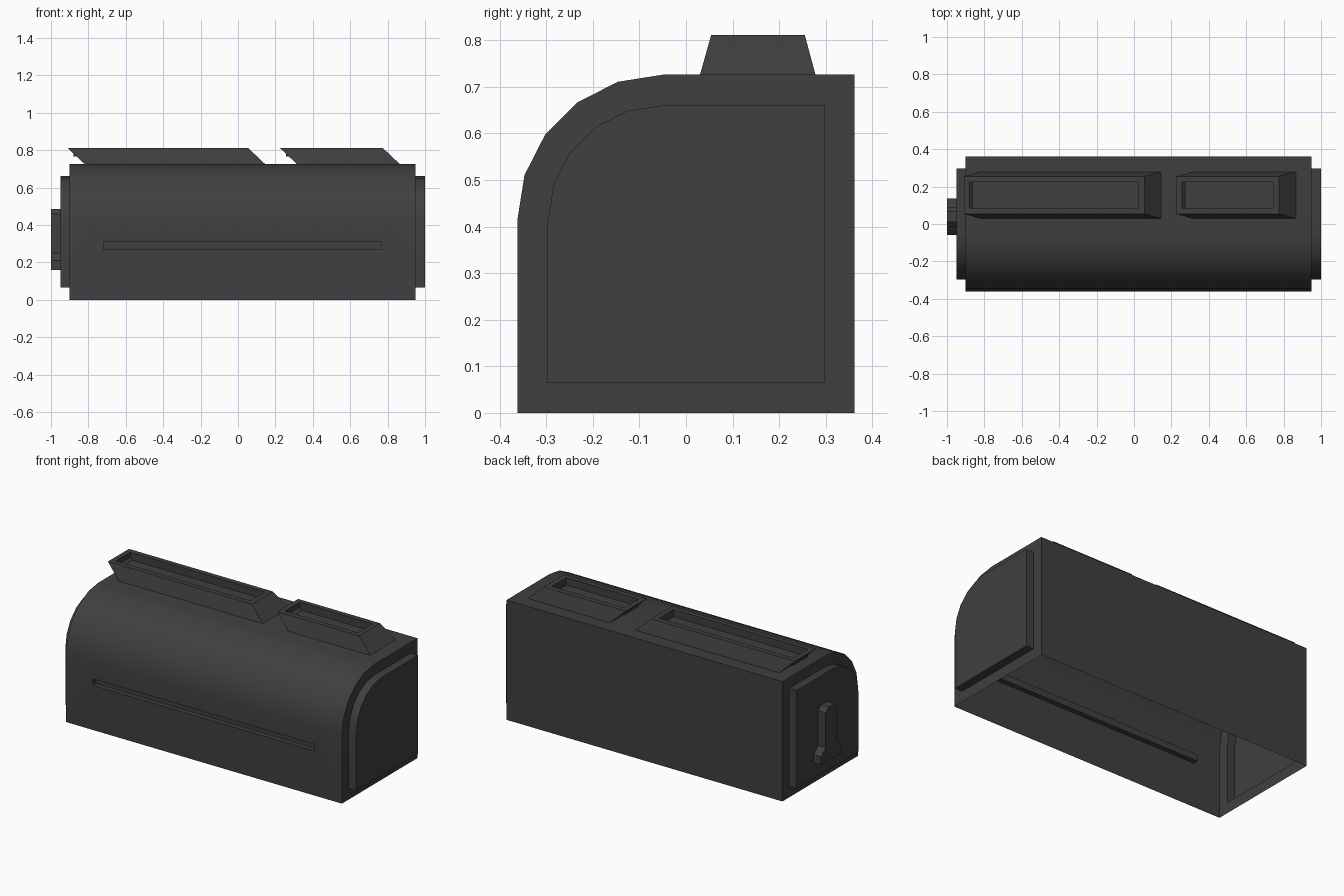
import bpy, bmesh
from math import cos, sin, pi, radians

cube = bpy.data.objects.get("Cube")
if cube:
    bpy.data.objects.remove(cube, do_unlink=True)

mat = bpy.data.materials.new("charcoal")
mat.use_nodes = True
colour = (0.05, 0.05, 0.05, 1)
mat.diffuse_color = colour
mat.node_tree.nodes["Principled BSDF"].inputs["Base Color"].default_value = colour


def finish(bm, name):
    mesh = bpy.data.meshes.new(name)
    bm.to_mesh(mesh)
    bm.free()
    mesh.materials.append(mat)
    obj = bpy.data.objects.new(name, mesh)
    bpy.context.collection.objects.link(obj)
    bpy.ops.object.select_all(action='DESELECT')
    obj.select_set(True)
    bpy.context.view_layer.objects.active = obj
    bpy.ops.object.shade_smooth_by_angle(angle=radians(25))
    return obj


def prism(profile, x0, x1):
    """Closed prism along x from a (y, z) profile."""
    bm = bmesh.new()
    face = bm.faces.new([bm.verts.new((x0, y, z)) for y, z in profile])
    ext = bmesh.ops.extrude_face_region(bm, geom=[face], use_keep_orig=True)
    for v in ext["geom"]:
        if isinstance(v, bmesh.types.BMVert):
            v.co.x = x1
    bmesh.ops.recalc_face_normals(bm, faces=bm.faces)
    return bm


def facing(bm, axis, sign):
    return max(bm.faces, key=lambda f: (f.normal[axis] * sign > 0.99, f.calc_center_median()[axis] * sign))


def extrude(bm, face, offset):
    ext = bmesh.ops.extrude_face_region(bm, geom=[face])
    bmesh.ops.translate(bm, vec=offset, verts=[g for g in ext["geom"] if isinstance(g, bmesh.types.BMVert)])
    bmesh.ops.delete(bm, geom=[face], context='FACES_ONLY') if face.is_valid else None


# Body: rounded front shoulder, open underside
radius = 0.312
arc = [(-0.05 - radius * cos(i * pi / 10), 0.414 + radius * sin(i * pi / 10)) for i in range(6)]
bm = prism([(-0.362, 0)] + arc + [(0.362, 0.726), (0.362, 0)], -0.90, 0.95)
bm.normal_update()

# Raised end plates
for sign in (-1, 1):
    end = facing(bm, 0, sign)
    bmesh.ops.inset_individual(bm, faces=[end], thickness=0.065, use_even_offset=True)
    extrude(bm, end, (0.05 * sign, 0, 0))

# Long slot sunk into the front wall
bm.normal_update()
front = facing(bm, 1, -1)
bmesh.ops.inset_individual(bm, faces=[front], thickness=0.02)
for v in front.verts:
    v.co.x = 0.765 if v.co.x > 0 else -0.72
    v.co.z = 0.31 if v.co.z > 0.2 else 0.27
extrude(bm, front, (0, 0.03, 0))
bottom = [f for f in bm.faces if all(abs(v.co.z) < 1e-4 for v in f.verts)]
bmesh.ops.delete(bm, geom=bottom, context='FACES_ONLY')
finish(bm, "body")


# Tapered roof vents with a recessed panel
def vent(name, x0, x1):
    bm = prism([(0.03, 0.726), (0.278, 0.726), (0.255, 0.811), (0.054, 0.811)], x0, x1)
    for v in bm.verts:
        if v.co.z > 0.8:
            v.co.x += 0.09 if v.co.x == x0 else -0.09
    top = max(bm.faces, key=lambda f: f.calc_center_median().z)
    bm.normal_update()
    bmesh.ops.inset_individual(bm, faces=[top], thickness=0.031, use_even_offset=True)
    extrude(bm, top, (0, 0, -0.045))
    base = min(bm.faces, key=lambda f: f.calc_center_median().z)
    bmesh.ops.delete(bm, geom=[base], context='FACES_ONLY')
    finish(bm, name)


vent("long_vent", -0.82, 0.145)
vent("short_vent", 0.315, 0.865)

# End handle: upright bar on a flared foot
half = [(0.0975, 0.16), (0.0975, 0.21), (0.053, 0.25), (0.053, 0.46), (0.028, 0.485)]
mid = 0.0375
outline = [(mid + y, z) for y, z in half] + [(mid - y, z) for y, z in reversed(half)]
finish(prism(outline, -1.0, -0.95), "end_handle")
